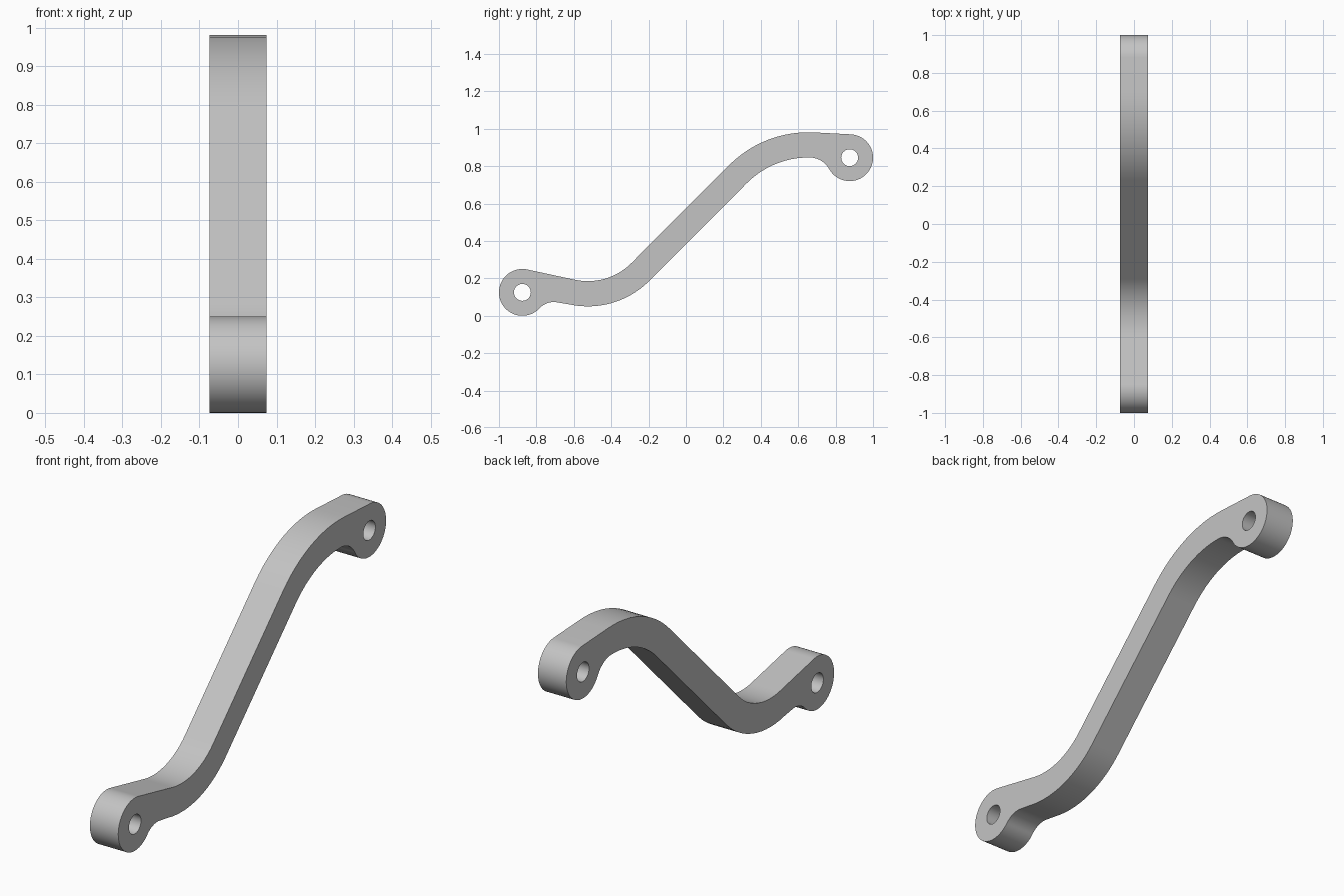
import bpy
from math import cos, sin, radians, degrees, atan2, hypot
from mathutils import Matrix

cube = bpy.data.objects.get("Cube")
if cube:
    bpy.data.objects.remove(cube)

HALF_WIDTH = 0.074
EYE_R, HOLE_R = 0.125, 0.045
FRONT_EYE, BACK_EYE = (-0.875, 0.125), (0.875, 0.845)
LOW_BEND, HIGH_BEND = (-0.525, 0.515), (0.655, 0.381)
THICK = 0.135


def polar(c, r, deg):
    return (c[0] + r * cos(radians(deg)), c[1] + r * sin(radians(deg)))


def arc(c, r, start, end):
    n = max(4, round(abs(end - start) / 4))
    return [polar(c, r, start + (end - start) * i / n) for i in range(n + 1)]


def angle(a, b):
    return degrees(atan2(b[1] - a[1], b[0] - a[0]))


def meet(a, ra, b, rb):
    """Left-hand crossing of two circles, used to place a fillet centre."""
    d = hypot(b[0] - a[0], b[1] - a[1])
    x = (d * d + ra * ra - rb * rb) / (2 * d)
    h = (ra * ra - x * x) ** 0.5
    ux, uy = (b[0] - a[0]) / d, (b[1] - a[1]) / d
    return (a[0] + ux * x - uy * h, a[1] + uy * x + ux * h)


# Side outline, running clockwise from the front eye
slope = 12.5
low_r, high_r = 0.33, 0.6
fillet_f, fillet_b = 0.105, 0.12
front_c = polar(FRONT_EYE, EYE_R + fillet_f, -43)
back_c = meet(HIGH_BEND, high_r - THICK - fillet_b, BACK_EYE, EYE_R + fillet_b)
back_join = angle(BACK_EYE, back_c)

outline = (
    arc(FRONT_EYE, EYE_R, 317, 90 - slope)
    + arc(LOW_BEND, low_r, 270 - slope, 315)
    + arc(HIGH_BEND, high_r, 135, 86.5)
    + arc(BACK_EYE, EYE_R, 86.5, back_join)
    + arc(back_c, fillet_b, back_join + 180, angle(HIGH_BEND, back_c))
    + arc(HIGH_BEND, high_r - THICK, angle(HIGH_BEND, back_c), 135)
    + arc(LOW_BEND, low_r + THICK, 315, 270 - slope)
    + arc(front_c, fillet_f, 90 - slope, 137)
)

# Filled outline with a pin hole through each eye, extruded sideways
curve = bpy.data.curves.new("link_arm", "CURVE")
curve.dimensions = "2D"
curve.fill_mode = "BOTH"
curve.extrude = HALF_WIDTH
holes = [arc(c, HOLE_R, 0, 360) for c in (FRONT_EYE, BACK_EYE)]
for loop in [outline] + holes:
    pts = []
    for i, p in enumerate(loop):
        q = loop[i - 1]
        if hypot(p[0] - q[0], p[1] - q[1]) > 0.0005:
            pts.append(p)
    spline = curve.splines.new("POLY")
    spline.points.add(len(pts) - 1)
    for point, (a, b) in zip(spline.points, pts):
        point.co = (a, b, 0, 1)
    spline.use_cyclic_u = True

arm = bpy.data.objects.new("link_arm", curve)
bpy.context.collection.objects.link(arm)
bpy.ops.object.select_all(action="DESELECT")
arm.select_set(True)
bpy.context.view_layer.objects.active = arm
bpy.ops.object.convert(target="MESH")
arm = bpy.context.view_layer.objects.active

# Stand the outline up: drawn x becomes y, drawn y becomes z
arm.data.transform(Matrix(((0, 0, 1, 0), (1, 0, 0, 0), (0, 1, 0, 0), (0, 0, 0, 1))))

# Weld the caps to the rim and point all faces outwards
bpy.ops.object.mode_set(mode="EDIT")
bpy.ops.mesh.select_all(action="SELECT")
bpy.ops.mesh.remove_doubles(threshold=0.0001)
bpy.ops.mesh.normals_make_consistent(inside=False)
bpy.ops.object.mode_set(mode="OBJECT")
bpy.ops.object.shade_smooth_by_angle(angle=radians(30))

# Plain grey finish
grey = bpy.data.materials.new("plain_grey")
grey.use_nodes = True
colour = (0.55, 0.55, 0.55, 1)
grey.diffuse_color = colour
grey.node_tree.nodes["Principled BSDF"].inputs["Base Color"].default_value = colour
arm.data.materials.clear()
arm.data.materials.append(grey)
